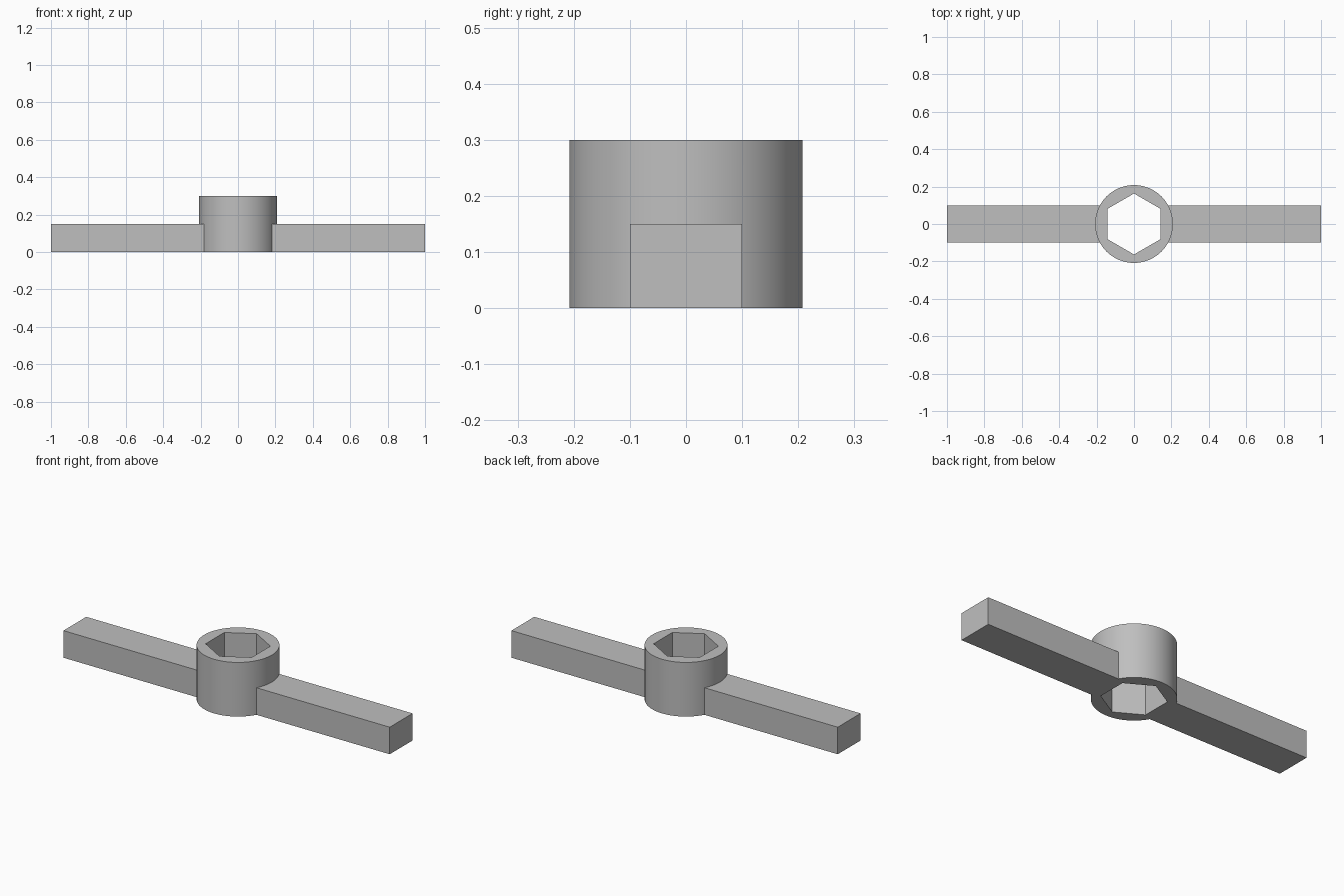
import bpy
import math

HUB_RADIUS, HUB_HEIGHT = 0.208, 0.3
HEX_RADIUS = 0.163
ARM_WIDTH, ARM_HEIGHT = 0.2, 0.15

cube = bpy.data.objects.get("Cube")
if cube:
    bpy.data.objects.remove(cube, do_unlink=True)

grey = bpy.data.materials.new("plain grey")
grey.use_nodes = True
colour = (0.52, 0.52, 0.52, 1)
grey.diffuse_color = colour
grey.node_tree.nodes["Principled BSDF"].inputs["Base Color"].default_value = colour


def prism(name, sides, radius, bottom, top, turn=0):
    bpy.ops.mesh.primitive_cylinder_add(
        vertices=sides, radius=radius, depth=top - bottom,
        location=(0, 0, (bottom + top) / 2), rotation=(0, 0, turn))
    obj = bpy.context.object
    obj.name = name
    bpy.ops.object.transform_apply(location=True, rotation=True, scale=True)
    obj.data.materials.append(grey)
    return obj


def combine(target, tool, operation):
    mod = target.modifiers.new(operation.lower(), "BOOLEAN")
    mod.operation = operation
    mod.solver = "EXACT"
    mod.object = tool
    bpy.ops.object.select_all(action="DESELECT")
    target.select_set(True)
    bpy.context.view_layer.objects.active = target
    bpy.ops.object.modifier_apply(modifier=mod.name)
    bpy.data.objects.remove(tool, do_unlink=True)


# Round hub
handle = prism("socket_handle", 96, HUB_RADIUS, 0, HUB_HEIGHT)

# Straight bar forming both arms
bpy.ops.mesh.primitive_cube_add(size=1, location=(0, 0, ARM_HEIGHT / 2))
bar = bpy.context.object
bar.name = "cross_bar"
bar.scale = (2, ARM_WIDTH, ARM_HEIGHT)
bpy.ops.object.transform_apply(location=True, rotation=True, scale=True)
bar.data.materials.append(grey)
combine(handle, bar, "UNION")

# Hexagonal through-hole with corners at front and back
cutter = prism("hex_cutter", 6, HEX_RADIUS, -0.1, HUB_HEIGHT + 0.1)
if max(v.co.y for v in cutter.data.vertices) < HEX_RADIUS - 0.01:
    cutter.rotation_euler.z = math.radians(30)
    bpy.context.view_layer.update()
cutter.hide_render = True
combine(handle, cutter, "DIFFERENCE")

# Smooth round wall, crisp edges elsewhere
handle.select_set(True)
bpy.ops.object.shade_smooth_by_angle(angle=math.radians(20))
